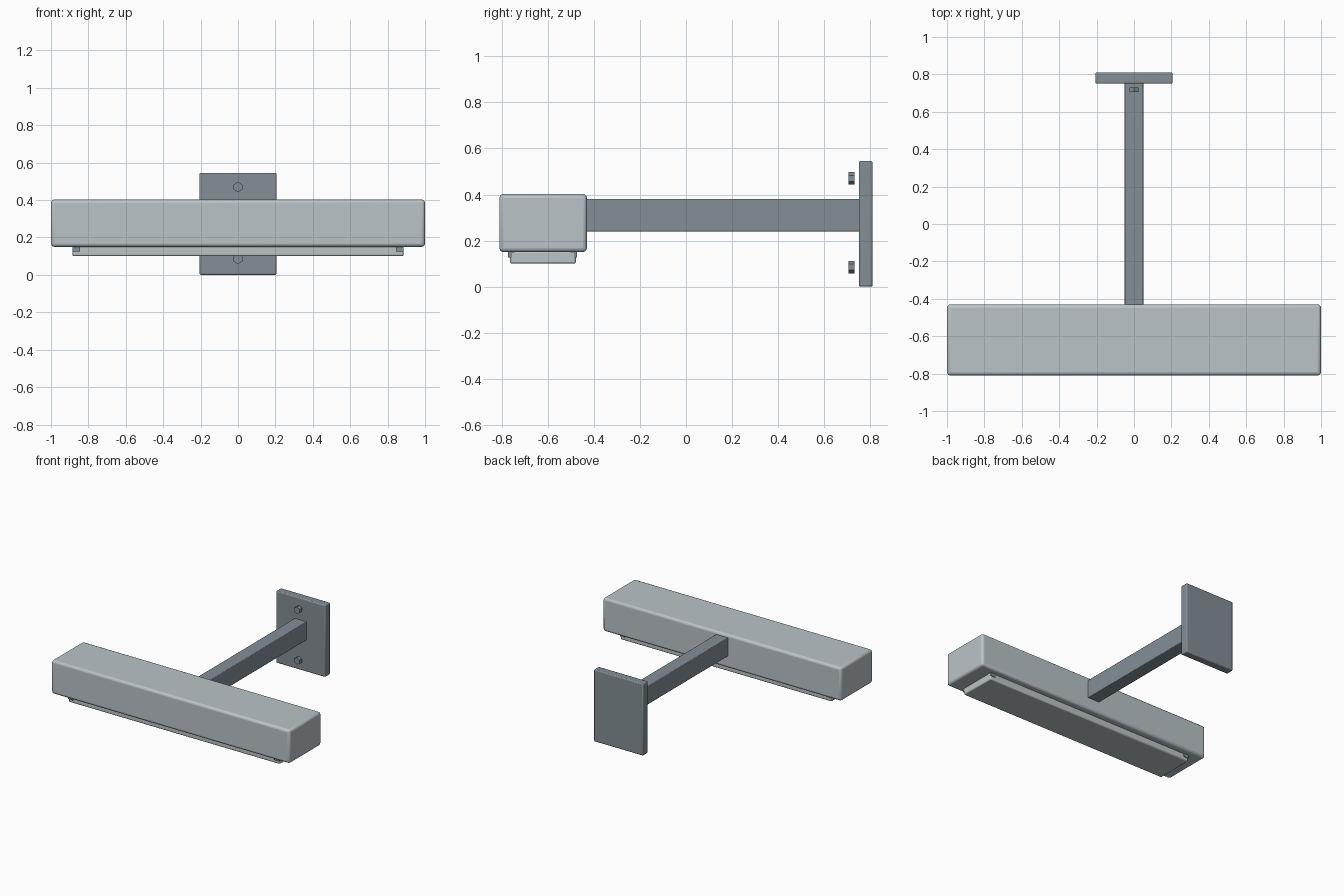
import bpy, math

if "Cube" in bpy.data.objects:
    bpy.data.objects.remove(bpy.data.objects["Cube"])


def material(name, rgb):
    m = bpy.data.materials.new(name)
    m.diffuse_color = (*rgb, 1)
    m.use_nodes = True
    m.node_tree.nodes["Principled BSDF"].inputs["Base Color"].default_value = m.diffuse_color
    return m


LIGHT = material("light grey paint", (0.49, 0.55, 0.58))
LENS = material("lens grey", (0.50, 0.55, 0.56))
DARK = material("dark grey metal", (0.23, 0.275, 0.305))


def finish(name, mat, bevel, segments):
    ob = bpy.context.object
    ob.name = name
    ob.data.materials.append(mat)
    if bevel:
        mod = ob.modifiers.new("soft edges", 'BEVEL')
        mod.width, mod.segments = bevel, segments
        bpy.ops.object.shade_smooth_by_angle(angle=math.radians(35))
    return ob


def box(name, lo, hi, mat, bevel=0, segments=2):
    """Box between two corners with optional rounded edges."""
    bpy.ops.mesh.primitive_cube_add(size=1, location=[(a + b) / 2 for a, b in zip(lo, hi)])
    bpy.context.object.scale = [b - a for a, b in zip(lo, hi)]
    bpy.ops.object.transform_apply(location=False, rotation=False, scale=True)
    return finish(name, mat, bevel, segments)


# Lamp head and the shallow lens under it
box("lamp_housing", (-1, -0.81, 0.15), (1, -0.43, 0.403), LIGHT, 0.018, 3)
box("lens", (-0.885, -0.764, 0.1), (0.885, -0.478, 0.155), LENS, 0.008)

# Lens clips at the four corners
for sx in (-1, 1):
    for y in (-0.759, -0.487):
        x = 0.865 * sx
        box("lens_clip", (x - 0.02, y - 0.014, 0.126), (x + 0.02, y + 0.014, 0.152), DARK)

# Arm and wall plate
box("arm", (-0.05, -0.44, 0.24), (0.05, 0.755, 0.38), DARK, 0.004)
box("wall_plate", (-0.206, 0.75, 0), (0.206, 0.81, 0.545), DARK, 0.007)

# Hexagonal bolt heads standing off the plate
for z in (0.47, 0.085):
    bpy.ops.mesh.primitive_cylinder_add(vertices=6, radius=0.027, depth=0.026,
                                        location=(0, 0.718, z),
                                        rotation=(math.pi / 2, 0, 0))
    finish("bolt_head", DARK, 0, 1)
